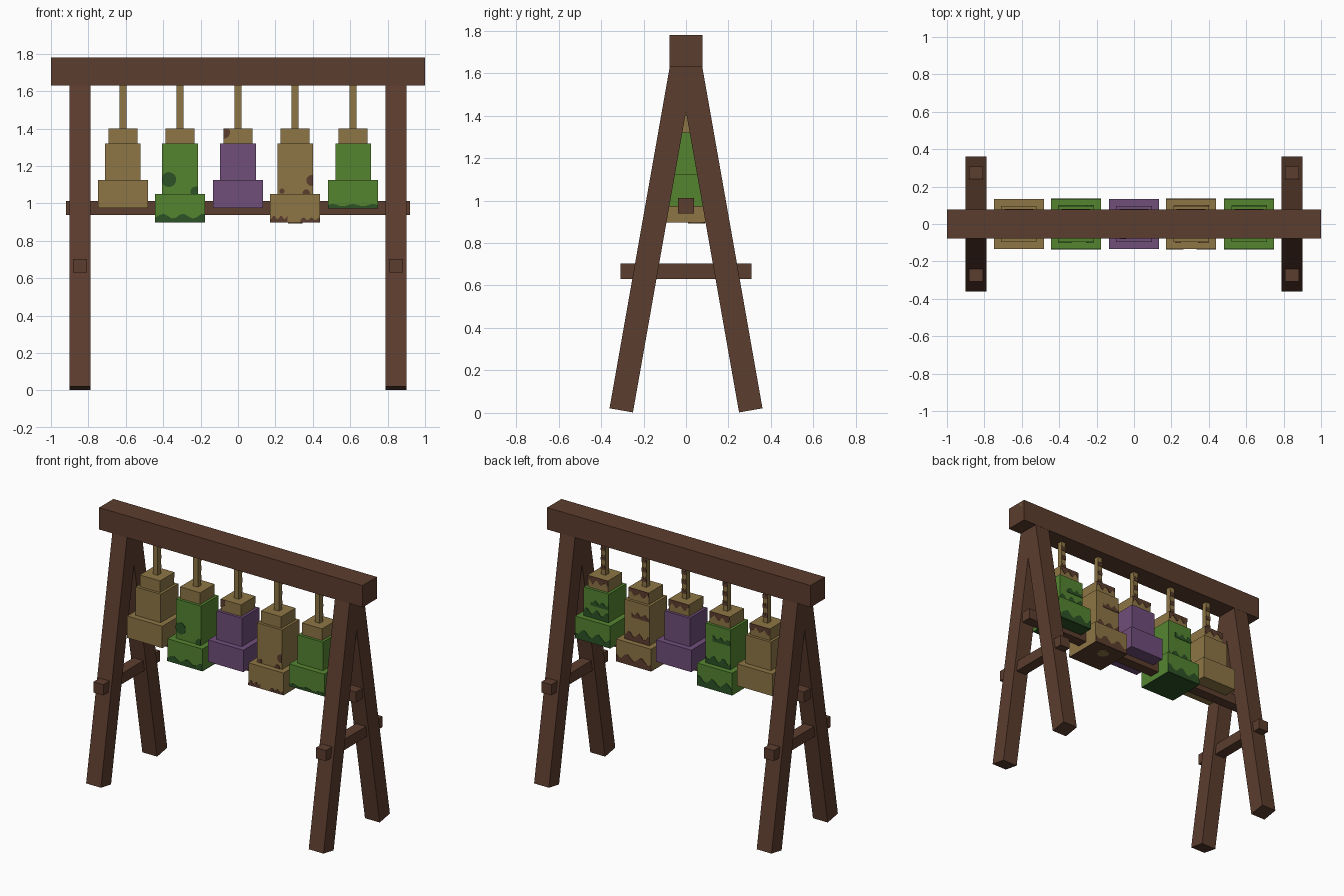
import bpy, bmesh, math
from mathutils import Matrix, Vector

cube = bpy.data.objects.get("Cube")
if cube:
    bpy.data.objects.remove(cube, do_unlink=True)


def material(name, *srgb):
    col = [(c / 255 / 12.92 if c < 11 else ((c / 255 + 0.055) / 1.055) ** 2.4) for c in srgb] + [1]
    m = bpy.data.materials.new(name)
    m.use_nodes = True
    m.diffuse_color = col
    m.node_tree.nodes["Principled BSDF"].inputs["Base Color"].default_value = col
    return m


WOOD = material("brown wood", 92, 61, 46)
GOLD = material("old gold", 142, 118, 69)
GREEN = material("green", 84, 133, 48)
MOSS = material("dark green", 44, 82, 37)
PURPLE = material("purple", 112, 78, 123)


def finish(name, bm, mat):
    bmesh.ops.recalc_face_normals(bm, faces=bm.faces)
    me = bpy.data.meshes.new(name)
    bm.to_mesh(me)
    bm.free()
    me.materials.append(mat)
    ob = bpy.data.objects.new(name, me)
    bpy.context.collection.objects.link(ob)
    return ob


def box(name, mat, center, size, tilt=0):
    bm = bmesh.new()
    bmesh.ops.create_cube(bm, size=1, matrix=Matrix.Translation(center)
                          @ Matrix.Rotation(tilt, 4, "X") @ Matrix.Diagonal((*size, 1)))
    return finish(name, bm, mat)


def plate(name, mat, axis, level, side, pts):
    """Thin plate on a face across the given axis, drawn in the other two axes."""
    bm = bmesh.new()

    def at(p, depth):
        co = list(p)
        co.insert(axis, level + side * depth)
        return Vector(co)
    pts = list(dict.fromkeys((round(a, 4), round(b, 4)) for a, b in pts))
    outer = [bm.verts.new(at(p, 0.003)) for p in pts]
    inner = [bm.verts.new(at(p, -0.003)) for p in pts]
    bm.faces.new(outer)
    bm.faces.new(inner[::-1])
    for i in range(len(pts)):
        j = (i + 1) % len(pts)
        bm.faces.new((outer[i], inner[i], inner[j], outer[j]))
    return finish(name, bm, mat)


def spot(name, mat, axis, level, side, rect, u, v, r):
    """Round patch trimmed to the rectangle of its face."""
    u0, u1, v0, v1 = rect
    pts = []
    for i in range(14):
        a = math.tau * (i + 0.5) / 14
        pts.append((min(max(u + r * math.cos(a), u0), u1), min(max(v + r * math.sin(a), v0), v1)))
    plate(name, mat, axis, level, side, pts)


def strip(name, mat, level, side, u0, u1, flat, wavy, phase=0.0):
    """Band on a front or back face with one straight and one ragged edge."""
    n = 12
    pts = [(u0, flat), (u1, flat)]
    for i in range(n + 1):
        w = 0.7 + 0.3 * math.sin(i * 1.3 + phase)
        pts.append((u1 + (u0 - u1) * i / n, flat + (wavy - flat) * w))
    plate(name, mat, 1, level, side, pts)


# Frame: top beam, splayed legs, tie bars and the long rail
box("top_beam", WOOD, (0, 0, 1.705), (2, 0.155, 0.15))
TILT = math.radians(10)
LENGTH = 1.66
for sx, xn in ((1, "left"), (-1, "right")):
    for sy, yn in ((1, "back"), (-1, "front")):
        y = sy * (0.305 - math.sin(TILT) * LENGTH / 2)
        z = 0.012 + math.cos(TILT) * LENGTH / 2
        box(f"{yn}_{xn}_leg", WOOD, (sx * 0.845, y, z), (0.112, 0.112, LENGTH), sy * TILT)
    box(f"{xn}_tie_bar", WOOD, (sx * 0.845, 0, 0.667), (0.075, 0.615, 0.073))
box("long_rail", WOOD, (0, 0, 0.975), (1.84, 0.073, 0.073))

# Worn spots on the beam
for x in (-0.045, 0.65):
    spot("beam_spot", GOLD, 2, 1.777, 1, (-1, 1, -0.077, 0.077), x, 0.077, 0.045)
spot("beam_end_spot", GOLD, 0, 0.997, 1, (-0.077, 0.077, 1.63, 1.78), 0.077, 1.78, 0.045)

# Hanging stepped bells
BASE, BODY, CAP = 0.133, 0.095, 0.077
bells = [("far_right", -0.615, GOLD, 0.975), ("right", -0.31, GREEN, 0.9),
         ("middle", 0, PURPLE, 0.975), ("left", 0.305, GOLD, 0.9),
         ("far_left", 0.615, GREEN, 0.975)]
for k, (name, x, mat, low) in enumerate(bells):
    rim = low + 0.15
    box(name + "_bell_base", mat, (x, 0, low + 0.075), (2 * BASE, 2 * BASE, 0.15))
    box(name + "_bell_body", mat, (x, 0, (rim + 1.32) / 2), (2 * BODY, 2 * BODY, 1.32 - rim))
    box(name + "_bell_cap", GOLD, (x, 0, 1.36), (2 * CAP, 2 * CAP, 0.08))
    box(name + "_rope", GOLD, (x, 0, 1.515), (0.036, 0.036, 0.23))
    # Weathered bands on the back of rope and cap
    for z in (1.435, 1.50, 1.565):
        strip(name + "_rope_band", WOOD, 0.018, 1, x - 0.018, x + 0.018, z, z + 0.035, k)
    strip(name + "_cap_stain", WOOD, CAP, 1, x - CAP, x + CAP, 1.40, 1.35, k)
    # Camouflage on the back of the body and base
    stain = MOSS if mat == GREEN else WOOD
    if name in ("right", "left", "far_left"):
        strip(name + "_base_stain", stain, BASE, 1, x - BASE, x + BASE, low, low + 0.07, k)
        strip(name + "_body_stain", stain, BODY, 1, x - BODY, x + BODY, rim, rim + 0.06, k + 2)
        strip(name + "_body_band", stain, BODY, 1, x - BODY, x + 0.04, 1.21, 1.25, k)
        plate(name + "_underside", stain, 2, low, -1,
              [(x + a * BASE, b * BASE) for a, b in ((-1, -1), (1, -1), (1, 1), (-1, 1))])

# Front patches on the green bells
x = -0.31
body = (x - BODY, x + BODY, 1.05, 1.32)
spot("right_body_spot", MOSS, 1, -BODY, -1, body, x - 0.06, 1.127, 0.04)
spot("right_body_spot", MOSS, 1, -BODY, -1, body, x + 0.085, 1.06, 0.03)
strip("right_base_front_stain", MOSS, -BASE, -1, x - BASE, x + BASE, 0.9, 0.945, 1)
strip("far_left_base_front_stain", MOSS, -BASE, -1, 0.615 - BASE, 0.615 + BASE, 0.975, 0.997)

# Front patches on the left gold bell and the middle cap
x = 0.305
body = (x - BODY, x + BODY, 1.05, 1.32)
spot("left_body_spot", WOOD, 1, -BODY, -1, body, x + 0.09, 1.122, 0.03)
spot("left_body_spot", WOOD, 1, -BODY, -1, body, x - 0.07, 1.065, 0.014)
spot("left_body_spot", WOOD, 1, -BODY, -1, body, x + 0.06, 1.055, 0.02)
strip("left_base_front_stain", WOOD, -BASE, -1, x - BASE, x - 0.04, 0.9, 0.935, 2)
strip("left_base_front_stain", WOOD, -BASE, -1, x + 0.03, x + BASE, 0.9, 0.925, 1)
spot("left_underside_spot", GOLD, 2, 0.896, -1, (0, 1, -1, 1), x, 0.05, 0.04)
spot("middle_cap_spot", WOOD, 1, -CAP, -1, (-CAP, CAP, 1.32, 1.4), -CAP, 1.38, 0.035)
